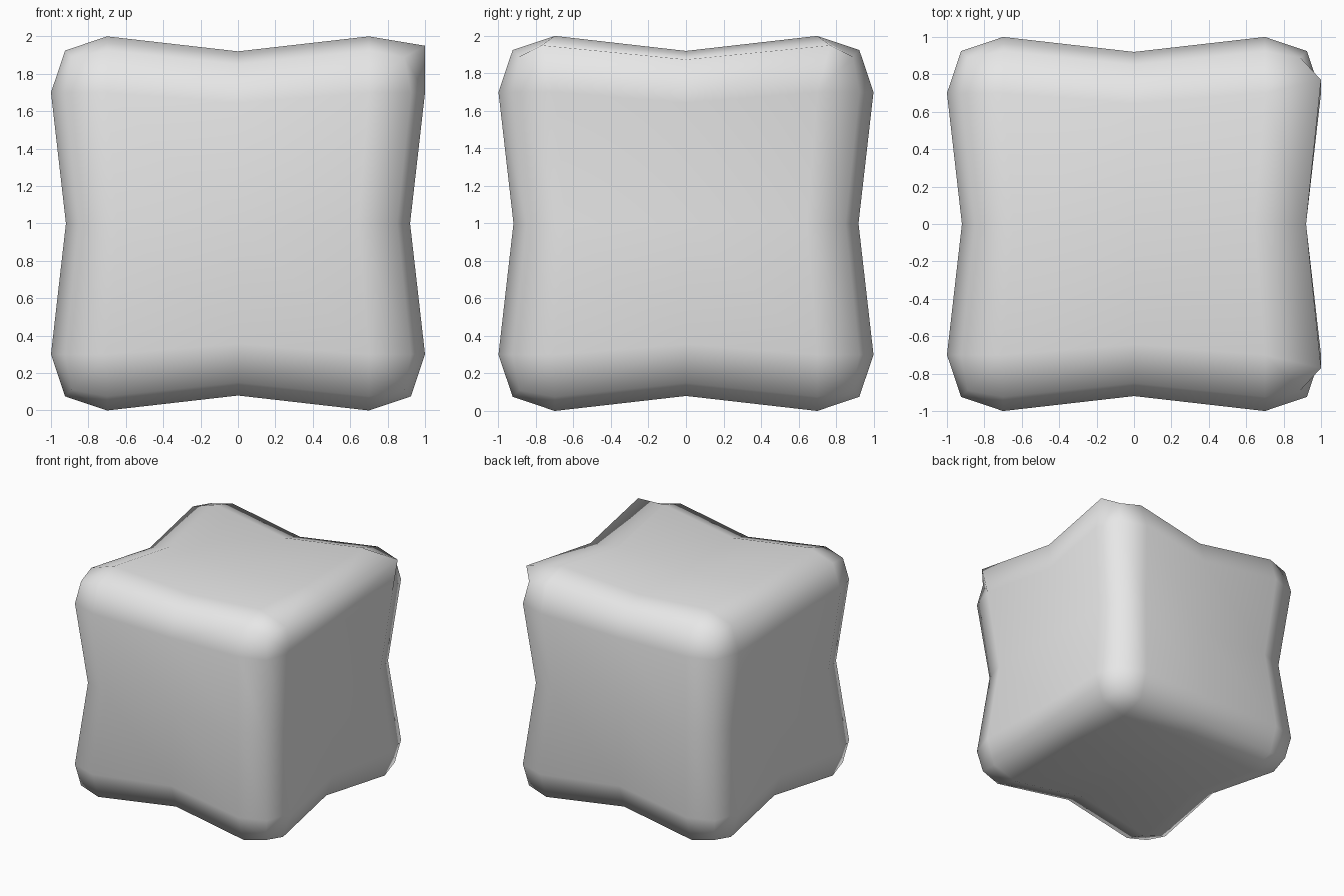
import bpy
import bmesh

# Remove the default cube only
old = bpy.data.objects.get("Cube")
if old:
    bpy.data.objects.remove(old, do_unlink=True)

BEVEL = 0.30          # width of the rounded edges
EDGE_PINCH = 0.92     # scale of edge midpoints
CENTRE_PINCH = 0.885  # scale of face centres

# Single light grey material
grey = bpy.data.materials.new("light_grey")
grey.use_nodes = True
grey.diffuse_color = (0.8, 0.8, 0.8, 1)
grey.node_tree.nodes["Principled BSDF"].inputs["Base Color"].default_value = (0.8, 0.8, 0.8, 1)

# Cube with each face split in four
bm = bmesh.new()
bmesh.ops.create_cube(bm, size=2)
bmesh.ops.subdivide_edges(bm, edges=bm.edges[:], cuts=1, use_grid_fill=True)
bm.normal_update()

# Round the twelve outer edges in two steps
rim = [e for e in bm.edges if e.calc_face_angle(0) > 1]
bmesh.ops.bevel(bm, geom=rim, offset=BEVEL, offset_type='OFFSET',
                segments=2, profile=0.56, affect='EDGES')

for v in bm.verts:
    # One upper edge juts out as a sharper ridge
    if v.co.x > 0.85 and v.co.z > 0.85 and abs(v.co.y) < 0.75:
        v.co.x, v.co.z = 1.0, 0.95
        v.co.y *= 1.1
    # Pull edge midpoints and face centres inward
    zeros = sum(abs(c) < 0.01 for c in v.co)
    v.co *= (1.0, EDGE_PINCH, CENTRE_PINCH)[min(zeros, 2)]
    v.co.z += 1

bmesh.ops.recalc_face_normals(bm, faces=bm.faces[:])
for f in bm.faces:
    f.smooth = True

mesh = bpy.data.meshes.new("pinched_block")
bm.to_mesh(mesh)
bm.free()
mesh.materials.append(grey)
block = bpy.data.objects.new("pinched_block", mesh)
bpy.context.collection.objects.link(block)
